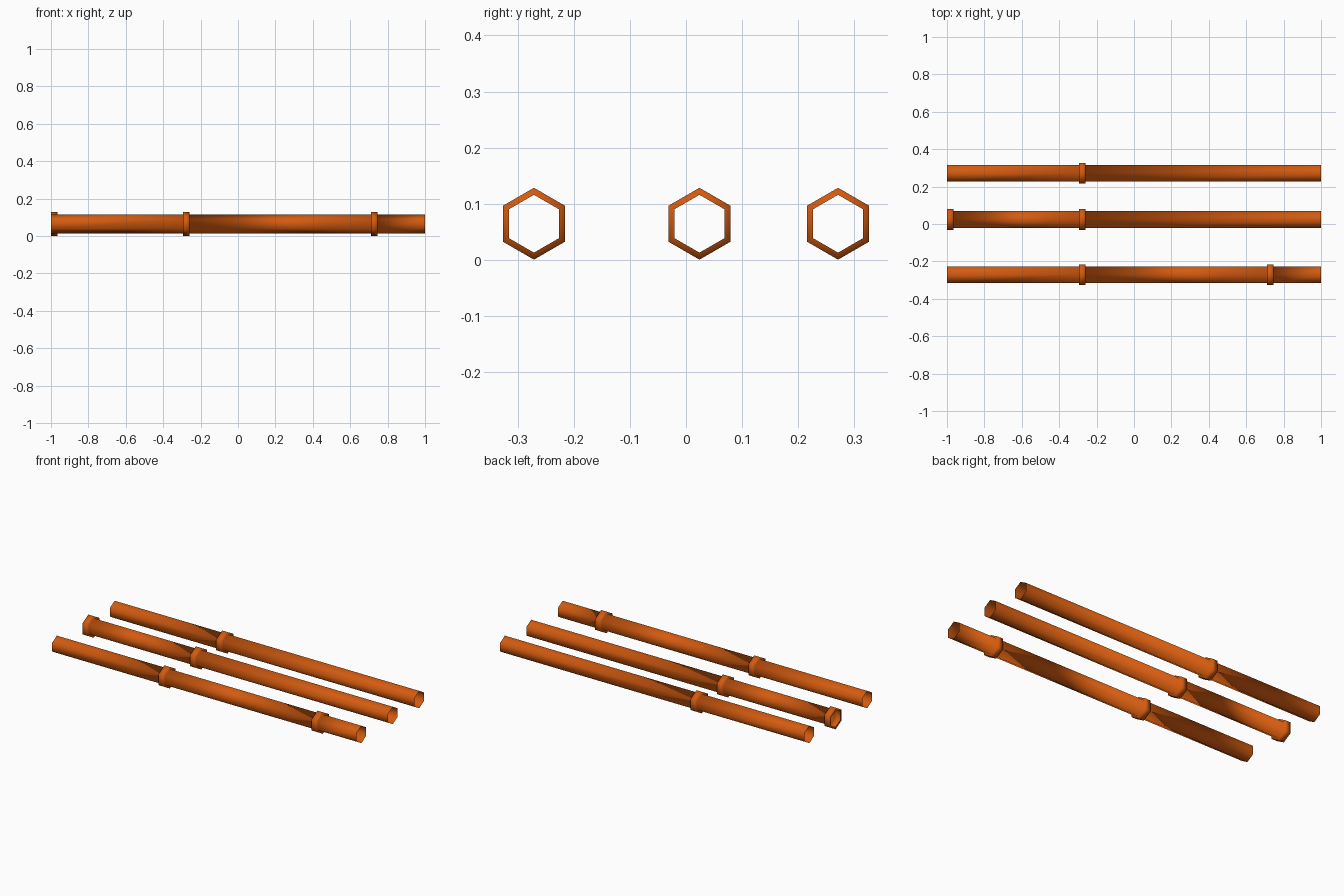
import bpy, bmesh, math

if "Cube" in bpy.data.objects:
    bpy.data.objects.remove(bpy.data.objects["Cube"])

R_PIPE, R_COLLAR = 0.0515, 0.064   # hexagon corner radii
HALF = 0.018                       # half length of a collar
ZC = 0.0645                        # height of the pipe axis

orange = bpy.data.materials.new("rust orange")
orange.diffuse_color = (0.66, 0.105, 0.005, 1)
orange.use_nodes = True
orange.node_tree.nodes["Principled BSDF"].inputs["Base Color"].default_value = orange.diffuse_color


def hex_pipe(name, y, collars):
    """Open six-sided pipe along x, stepped out into collars."""
    profile = [] if collars[0] < -0.95 else [(-1.0, R_PIPE)]
    for c in collars:
        a, b = c - HALF, c + HALF
        profile += [(a, R_PIPE), (a, R_COLLAR), (b, R_COLLAR), (b, R_PIPE)]
    profile.append((1.0, R_PIPE))

    bm = bmesh.new()
    rings = []
    for x, r in profile:
        rings.append([bm.verts.new((x,
                                    r * math.sin(k * math.pi / 3),
                                    r * math.cos(k * math.pi / 3)))
                      for k in range(6)])
    for r0, r1 in zip(rings, rings[1:]):
        for k in range(6):
            n = (k + 1) % 6
            # wound so that the normals face outward
            f = bm.faces.new((r0[k], r0[n], r1[n], r1[k]))
            f.smooth = True
    bm.normal_update()
    # check one long wall and flip everything if it faces the axis
    f = max(bm.faces, key=lambda q: q.calc_area())
    c = f.calc_center_median()
    if f.normal.y * c.y + f.normal.z * c.z < 0:
        bmesh.ops.reverse_faces(bm, faces=bm.faces[:])
    me = bpy.data.meshes.new(name)
    bm.to_mesh(me)
    bm.free()
    me.materials.append(orange)
    ob = bpy.data.objects.new(name, me)
    ob.location = (0, y, ZC)
    bpy.context.collection.objects.link(ob)


# three parallel pipes with their collar positions
hex_pipe("front_pipe", -0.271, [-0.276, 0.729])
hex_pipe("middle_pipe", 0.024, [-1 + HALF, -0.276])
hex_pipe("back_pipe", 0.271, [-0.276])
